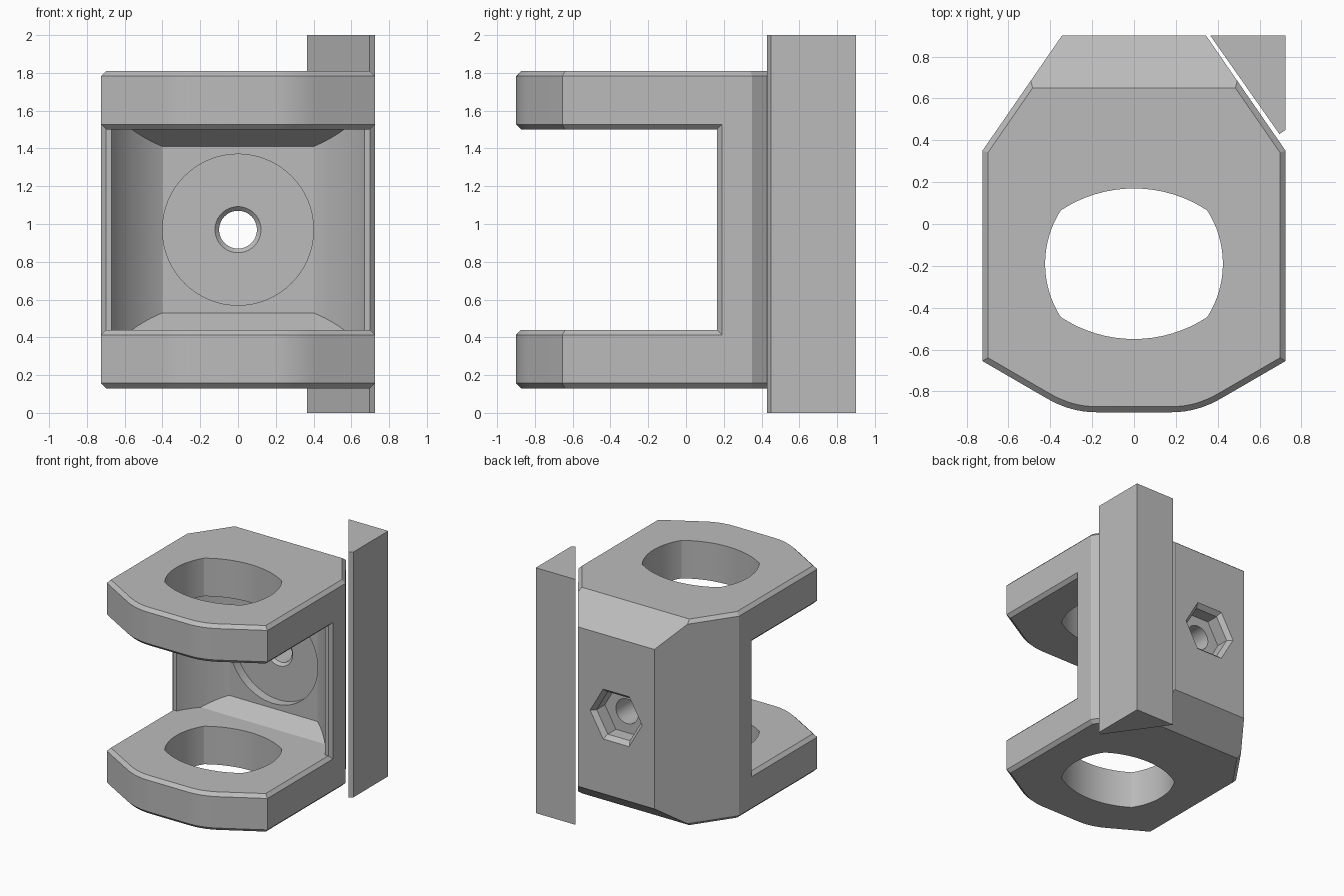
import bpy, bmesh, math
from mathutils import Vector

if "Cube" in bpy.data.objects:
    bpy.data.objects.remove(bpy.data.objects["Cube"], do_unlink=True)

grey = bpy.data.materials.new("plain grey")
grey.use_nodes = True
grey.diffuse_color = (0.5, 0.5, 0.5, 1)
grey.node_tree.nodes["Principled BSDF"].inputs["Base Color"].default_value = (0.5, 0.5, 0.5, 1)

MID = 0.97            # height of the clamp's symmetry plane
BOTTOM, TOP = 0.13, 1.81
BORE_Y = -0.19        # axis of the main bore


def make(name, bm):
    bmesh.ops.recalc_face_normals(bm, faces=bm.faces)
    mesh = bpy.data.meshes.new(name)
    bm.to_mesh(mesh)
    bm.free()
    mesh.materials.append(grey)
    obj = bpy.data.objects.new(name, mesh)
    bpy.context.collection.objects.link(obj)
    return obj


def prism(name, points, low, high, axis="z", chamfer=0):
    """Extrude a plan outline along z, or a (y, z) outline along x."""
    bm = bmesh.new()
    place = (lambda p: (p[0], p[1], low)) if axis == "z" else (lambda p: (low, p[0], p[1]))
    base = bm.faces.new([bm.verts.new(place(p)) for p in points])
    step = Vector((0, 0, high - low)) if axis == "z" else Vector((high - low, 0, 0))
    out = bmesh.ops.extrude_face_region(bm, geom=[base], use_keep_orig=True)
    bmesh.ops.translate(bm, vec=step, verts=[v for v in out["geom"] if isinstance(v, bmesh.types.BMVert)])
    bmesh.ops.recalc_face_normals(bm, faces=bm.faces)
    if chamfer:
        rims = [e for e in bm.edges if abs(e.verts[0].co.z - e.verts[1].co.z) < 1e-4]
        bmesh.ops.bevel(bm, geom=rims, offset=chamfer, segments=1, affect="EDGES")
    return make(name, bm)


def lathe(name, profile, sides):
    """Turn a (radius, y) profile around the screw axis."""
    bm = bmesh.new()
    rings = []
    for r, y in profile:
        angles = [2 * math.pi * i / sides for i in range(sides)]
        rings.append([bm.verts.new((r * math.cos(a), y, MID + r * math.sin(a))) for a in angles])
    for a, b in zip(rings, rings[1:]):
        for i in range(sides):
            j = (i + 1) % sides
            bm.faces.new((a[i], a[j], b[j], b[i]))
    bm.faces.new(rings[0])
    bm.faces.new(rings[-1])
    return make(name, bm)


def combine(target, tool, operation):
    mod = target.modifiers.new("cut", "BOOLEAN")
    mod.operation, mod.solver, mod.object = operation, "EXACT", tool
    bpy.context.view_layer.objects.active = target
    bpy.ops.object.modifier_apply(modifier=mod.name)
    bpy.data.objects.remove(tool, do_unlink=True)


def mirror_x(half):
    return half + [(-x, y) for x, y in reversed(half)]


def flip_z(points):
    return [(y, 2 * MID - z) for y, z in points]


# Plan outline: rounded nose, straight sides, tapered back
a, b, c = Vector((0.18, -0.9)), Vector((0.305, -0.9)), Vector((0.42, -0.832))
nose = [tuple(a * (1 - t) ** 2 + b * 2 * t * (1 - t) + c * t * t) for t in [i / 8 for i in range(9)]]
tail = [(0.725, 0.35), (0.345, 0.9)]
outline = mirror_x(nose + [(0.725, -0.655)] + tail)

# Back wall joined with the two arms
clamp = prism("clamp_body", mirror_x([(0.7, 0.165), (0.725, 0.19)] + tail), BOTTOM, TOP, chamfer=0.027)
for low, high in ((BOTTOM, 0.44), (1.5, TOP)):
    combine(clamp, prism("arm", outline, low, high, chamfer=0.027), "UNION")

# Sloped back edges, above and below
slope = [(0.525, 1.905), (1.15, 1.43), (1.15, 1.905)]
for points in (slope, flip_z(slope)):
    combine(clamp, prism("slope_cutter", points, -1, 1, "x"), "DIFFERENCE")

# Curved pocket in the wall with ramps at both ends
ramp = [(0.08, 0.44), (0.32, 0.44), (0.454, 0.53)]
pocket = prism("pocket_cutter", ramp + list(reversed(flip_z(ramp))), -1, 1, "x")
circle = [(0.758 * math.cos(2 * math.pi * i / 96), BORE_Y + 0.758 * math.sin(2 * math.pi * i / 96))
          for i in range(96)]
combine(pocket, prism("pocket_round", circle, 0.2, 1.8), "INTERSECT")
combine(clamp, pocket, "DIFFERENCE")

# Four-arc bore through both arms
bore = []
for turn, radius, reach, half in ((0, 0.471, 0.425, 0.255), (1, 0.636, 0.36, 0.35),
                                  (2, 0.471, 0.425, 0.255), (3, 0.636, 0.36, 0.35)):
    spread = math.asin(half / radius)
    for i in range(16):
        t = spread * (i / 8 - 1)
        u, v = reach - radius + radius * math.cos(t), radius * math.sin(t)
        for _ in range(turn):
            u, v = -v, u
        bore.append((u, v + BORE_Y))
combine(clamp, prism("bore_cutter", bore, 0, 2), "DIFFERENCE")

# Round seat with countersunk screw hole, and hexagonal nut trap behind
seat = [(0.4, 0.41), (0.4, 0.53), (0.122, 0.53), (0.1, 0.552), (0.1, 0.95)]
combine(clamp, lathe("screw_cutter", seat, 64), "DIFFERENCE")
combine(clamp, lathe("nut_cutter", [(0.245, 0.91), (0.2, 0.865), (0.2, 0.76)], 6), "DIFFERENCE")

# Separate corner wedge
prism("corner_wedge", [(0.365, 0.9), (0.695, 0.43), (0.725, 0.45), (0.725, 0.9)], 0, 2)

# Smooth the round walls, keep the edges crisp
bpy.ops.object.select_all(action="DESELECT")
clamp.select_set(True)
bpy.context.view_layer.objects.active = clamp
bpy.ops.object.shade_smooth_by_angle(angle=math.radians(15))
